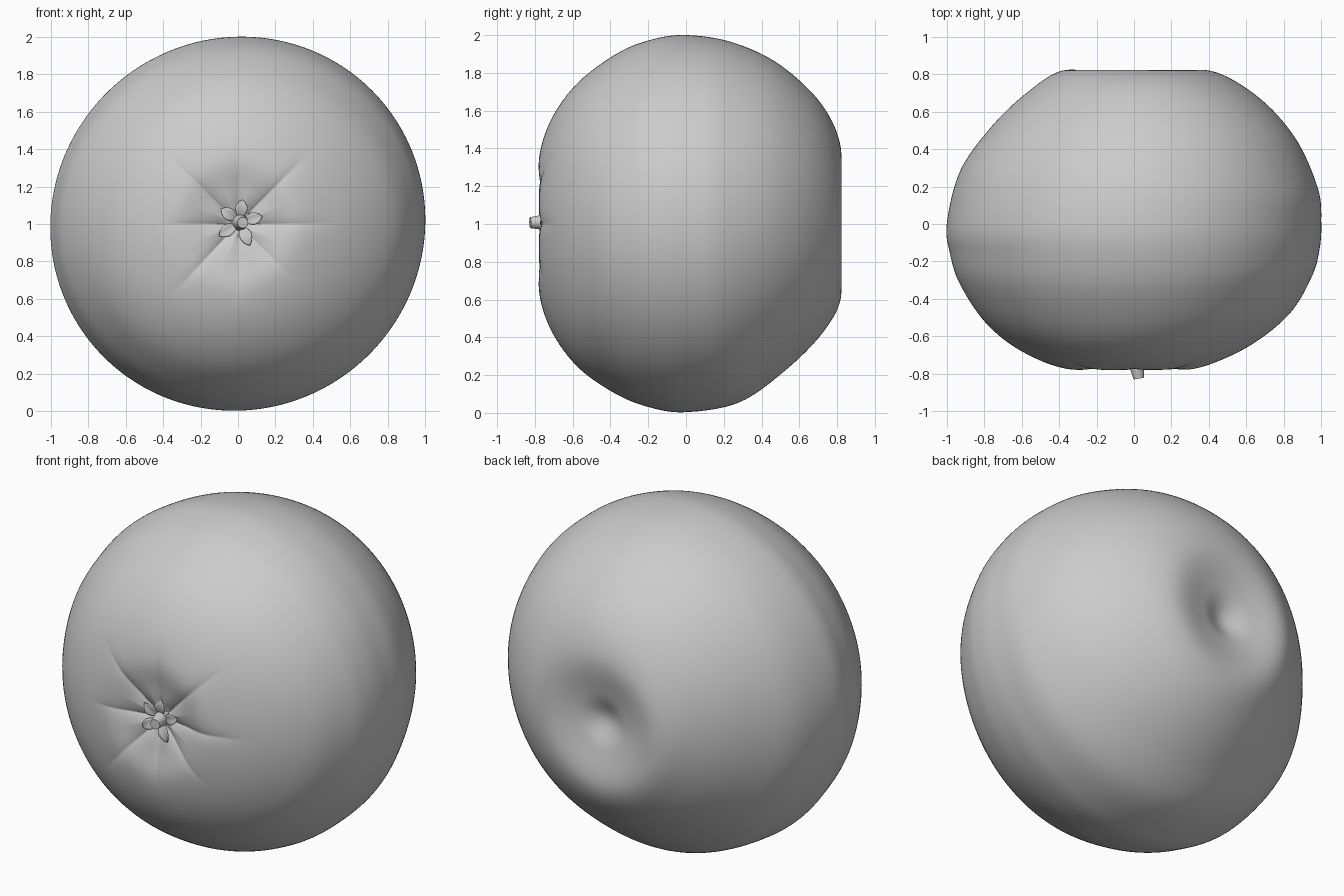
import bpy, bmesh, math
from mathutils import Matrix, Vector

if "Cube" in bpy.data.objects:
    bpy.data.objects.remove(bpy.data.objects["Cube"])

# Half profiles (radius, y) from front dimple to back dimple, in four directions
RIGHT = [(0, -.735), (.16, -.757), (.34, -.772), (.61, -.655), (.83, -.48), (.95, -.28), (.99, -.14),
         (1.0, 0), (.982, .19), (.86, .46), (.66, .68), (.41, .818), (.17, .79), (0, .735)]
TOP = [(0, -.735), (.17, -.76), (.36, -.778), (.57, -.705), (.75, -.57), (.90, -.37), (.974, -.19),
       (1.0, 0), (.96, .25), (.84, .50), (.63, .72), (.40, .82), (.17, .79), (0, .735)]
LEFT = [(0, -.735), (.17, -.76), (.36, -.775), (.60, -.68), (.79, -.53), (.93, -.32), (.982, -.16),
        (1.0, 0), (.93, .28), (.77, .51), (.58, .695), (.38, .82), (.17, .79), (0, .735)]
BOTTOM = [(0, -.735), (.17, -.76), (.36, -.778), (.57, -.71), (.76, -.57), (.90, -.37), (.971, -.19),
          (.996, 0), (.945, .28), (.78, .52), (.58, .72), (.39, .82), (.17, .79), (0, .735)]

# Creases around the calyx: (angle in degrees, length, depth)
CREASES = [(0, .54, .034), (45, .55, .034), (90, .48, .024), (135, .55, .032),
           (180, .44, .034), (227, .53, .034), (270, .42, .020), (315, .44, .026)]


def resample(profile, per=8):
    """Smooth a profile with a Catmull-Rom spline mirrored at both poles."""
    p = [Vector(q) for q in profile]
    p = [Vector((-p[1].x, p[1].y))] + p + [Vector((-p[-2].x, p[-2].y))]
    out = []
    for i in range(1, len(p) - 2):
        a, b, c, d = p[i - 1:i + 3]
        for k in range(per):
            t = k / per
            out.append(.5 * (2 * b + (c - a) * t + (2 * a - 5 * b + 4 * c - d) * t * t
                             + (3 * b - a - 3 * c + d) * t ** 3))
    return out + [p[-2]]


def crease(r, ang):
    total = 0
    for deg, length, depth in CREASES:
        da = ang - math.radians(deg)
        if math.cos(da) > 0 and r < length:
            d = abs(r * math.sin(da))
            total = max(total, depth * math.exp(-d / .035) * (1 - r / length))
    return total * min(1, r / .08)


def make_object(name, bm, angle=60):
    bmesh.ops.recalc_face_normals(bm, faces=bm.faces)
    me = bpy.data.meshes.new(name)
    bm.to_mesh(me)
    bm.free()
    ob = bpy.data.objects.new(name, me)
    bpy.context.collection.objects.link(ob)
    bpy.ops.object.select_all(action='DESELECT')
    ob.select_set(True)
    bpy.context.view_layer.objects.active = ob
    bpy.ops.object.shade_smooth_by_angle(angle=math.radians(angle))
    return ob


# Fruit body: blend the four profiles around the y axis
SEG = 288
profiles = [resample(p) for p in (RIGHT, TOP, LEFT, BOTTOM)]
bm = bmesh.new()
rings = []
for R, T, L, B in list(zip(*profiles))[1:-1]:
    ring = []
    for s in range(SEG):
        a = 2 * math.pi * s / SEG
        q = ((R + T + L + B) / 4 + (R - L) / 2 * math.cos(a) + (T - B) / 2 * math.sin(a)
             + (R + L - T - B) / 4 * math.cos(2 * a))
        r, y = q
        # slight lopsidedness along one diagonal
        r *= 1 + .010 * math.sin(2 * a)
        if y < -.4:
            y += crease(r, a)
        ring.append(bm.verts.new((r * math.cos(a), y, 1 + r * math.sin(a))))
    rings.append(ring)
for r0, r1 in zip(rings, rings[1:]):
    for s in range(SEG):
        t = (s + 1) % SEG
        bm.faces.new((r0[s], r0[t], r1[t], r1[s]))
for ring, y in ((rings[0], -.735), (rings[-1], .735)):
    pole = bm.verts.new((0, y, 1))
    for s in range(SEG):
        bm.faces.new((pole, ring[s], ring[(s + 1) % SEG]))
make_object("fruit_body", bm, 180)

# Calyx leaves: pointed, cupped blades around the stem
CX, CZ = .012, 1.01
LEAVES = [(85, .12), (15, .122), (-68, .135), (213, .135), (145, .125)]
for n, (deg, length) in enumerate(LEAVES):
    bm = bmesh.new()
    a = math.radians(deg)
    u, v = Vector((math.cos(a), 0, math.sin(a))), Vector((-math.sin(a), 0, math.cos(a)))
    rows = []
    for i in range(11):
        t = i / 10
        half = .004 + .028 * math.sin(math.pi * t ** 1.1) if i < 10 else .001
        row = []
        for j in range(-2, 3):
            w = j / 2
            y = -.742 - .025 * math.sin(t * 2.2) - .008 * w * w * math.sin(math.pi * t)
            row.append(bm.verts.new(Vector((CX, y, CZ)) + u * (.015 + (length - .015) * t) + v * half * w))
        rows.append(row)
    for r0, r1 in zip(rows, rows[1:]):
        for j in range(4):
            bm.faces.new((r0[j], r0[j + 1], r1[j + 1], r1[j]))
    leaf = make_object(f"calyx_leaf_{n + 1}", bm)
    mod = leaf.modifiers.new("thickness", 'SOLIDIFY')
    mod.thickness = .005

# Stem: short tapered stub leaning slightly to the right
bm = bmesh.new()
base, tip = Vector((.008, -.72, 1.01)), Vector((.026, -.825, 1.007))
axis = tip - base
mat = Matrix.Translation((base + tip) / 2) @ axis.to_track_quat('Z', 'Y').to_matrix().to_4x4()
bmesh.ops.create_cone(bm, cap_ends=True, segments=24, radius1=.046, radius2=.029,
                      depth=axis.length, matrix=mat)
make_object("stem", bm, 40)
